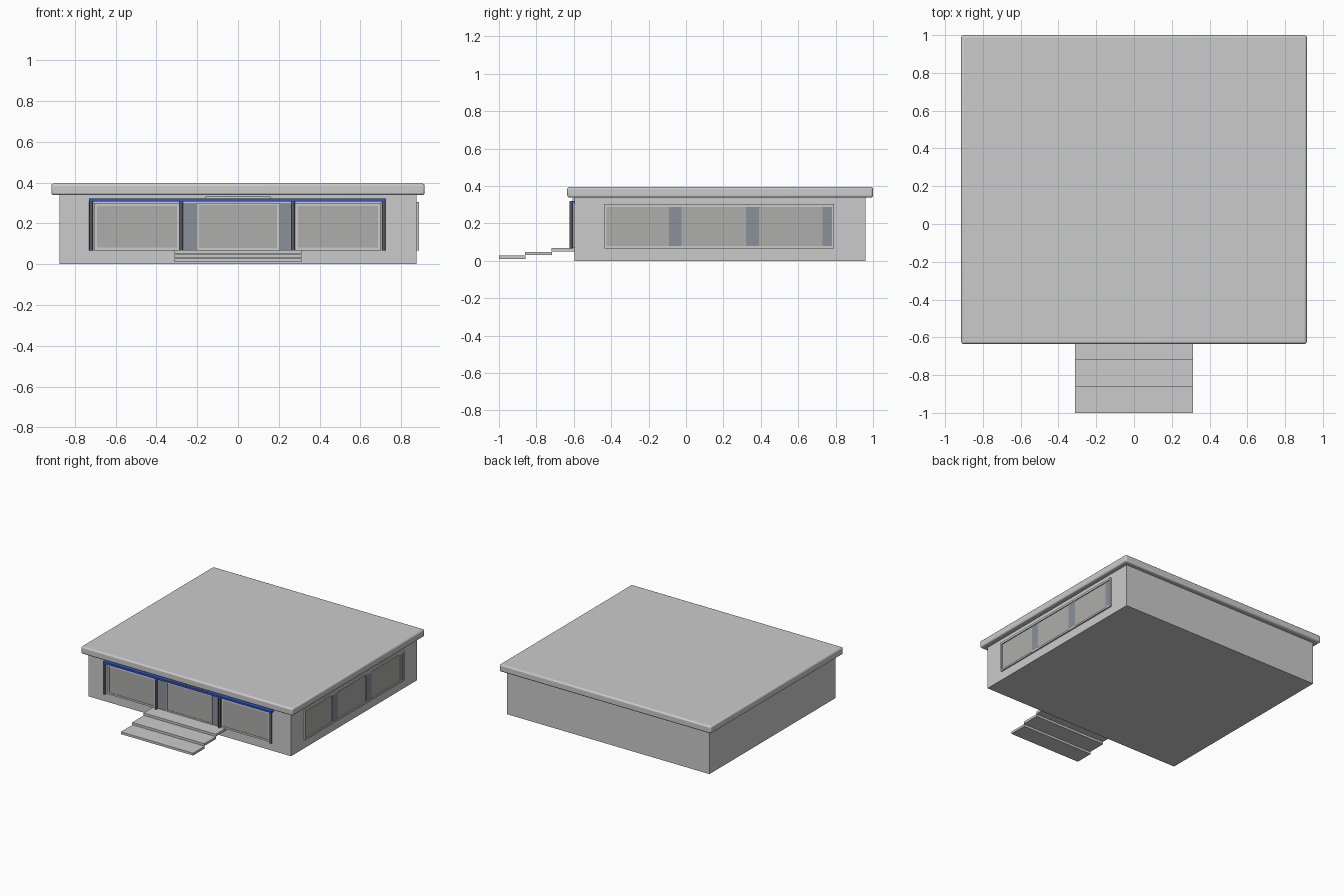
import bpy

if "Cube" in bpy.data.objects:
    bpy.data.objects.remove(bpy.data.objects["Cube"])


def material(name, rgb):
    m = bpy.data.materials.new(name)
    m.diffuse_color = (*rgb, 1)
    m.use_nodes = True
    m.node_tree.nodes["Principled BSDF"].inputs["Base Color"].default_value = m.diffuse_color
    return m


GLASS = material("glass", (0.42, 0.42, 0.41))
STRIP = material("blue_grey", (0.26, 0.28, 0.33))
BLUE = material("blue", (0.03, 0.10, 0.60))
DARK = material("dark_metal", (0.10, 0.10, 0.12))


def box(name, x, y, z, mat=None, bevel=0):
    """Box from (min, max) pairs on each axis."""
    bpy.ops.mesh.primitive_cube_add(size=1, location=[sum(p) / 2 for p in (x, y, z)])
    o = bpy.context.object
    o.name = name
    o.scale = [p[1] - p[0] for p in (x, y, z)]
    bpy.ops.object.transform_apply(location=False, rotation=False, scale=True)
    if mat:
        o.data.materials.append(mat)
    if bevel:
        b = o.modifiers.new("bevel", 'BEVEL')
        b.width, b.segments = bevel, 3
        bpy.ops.object.shade_smooth_by_angle()
    return o


def front_frame(name, x0, x1, z0, z1, t, y):
    """Four rails around a front opening."""
    for i, (xa, xb, za, zb) in enumerate(((x0, x1, z0, z0 + t), (x0, x1, z1 - t, z1),
                                          (x0, x0 + t, z0 + t, z1 - t),
                                          (x1 - t, x1, z0 + t, z1 - t))):
        box(f"{name}_rail_{i}", (xa, xb), y, (za, zb))


# Building and overhanging rounded roof slab
box("walls", (-0.875, 0.875), (-0.595, 0.96), (0, 0.345))
box("roof_slab", (-0.915, 0.915), (-0.635, 1.0), (0.338, 0.395), bevel=0.012)

# Floating entrance steps
for i in range(3):
    y = -1.0 + 0.14 * i
    z = 0.010 + 0.0205 * i
    box(f"step_{i}", (-0.312, 0.312), (y, y + 0.143), (z, z + 0.018))

# Front side windows
for side, x0, x1 in (("left", -0.705, -0.285), ("right", 0.28, 0.70)):
    front_frame(f"{side}_window", x0, x1, 0.068, 0.30, 0.014, (-0.606, -0.594))
    box(f"{side}_window_glass", (x0 + 0.01, x1 - 0.01), (-0.602, -0.594), (0.075, 0.295), GLASS)

# Central entrance: glass between two blue-grey panels, small lintel above
box("door_glass", (-0.20, 0.20), (-0.602, -0.594), (0.07, 0.30), GLASS)
for side, x in (("left", (-0.275, -0.20)), ("right", (0.20, 0.27))):
    box(f"door_panel_{side}", x, (-0.602, -0.594), (0.07, 0.30), STRIP)
front_frame("door", -0.20, 0.20, 0.07, 0.30, 0.010, (-0.605, -0.594))
box("door_lintel", (-0.16, 0.16), (-0.606, -0.594), (0.318, 0.332))

# Round posts and blue head rail
for i, x in enumerate((-0.72, -0.278, 0.27, 0.714)):
    bpy.ops.mesh.primitive_cylinder_add(vertices=16, radius=0.009, depth=0.243,
                                        location=(x, -0.614, 0.1875))
    bpy.context.object.name = f"post_{i}"
    bpy.context.object.data.materials.append(DARK)
    bpy.ops.object.shade_smooth_by_angle()
box("head_rail", (-0.731, 0.725), (-0.624, -0.594), (0.307, 0.321), BLUE)

# Right-hand window band: glass, blue-grey strips, surrounding frame
box("side_glass", (0.87, 0.879), (-0.43, 0.785), (0.07, 0.30), GLASS)
for i, y in enumerate(((-0.092, -0.025), (0.32, 0.39), (0.73, 0.785))):
    box(f"side_strip_{i}", (0.87, 0.881), y, (0.08, 0.292), STRIP)
for i, (y, z) in enumerate((((-0.435, 0.79), (0.067, 0.080)), ((-0.435, 0.79), (0.288, 0.304)),
                            ((-0.435, -0.425), (0.080, 0.288)), ((0.78, 0.79), (0.080, 0.288)))):
    box(f"side_frame_{i}", (0.87, 0.886), y, z)
